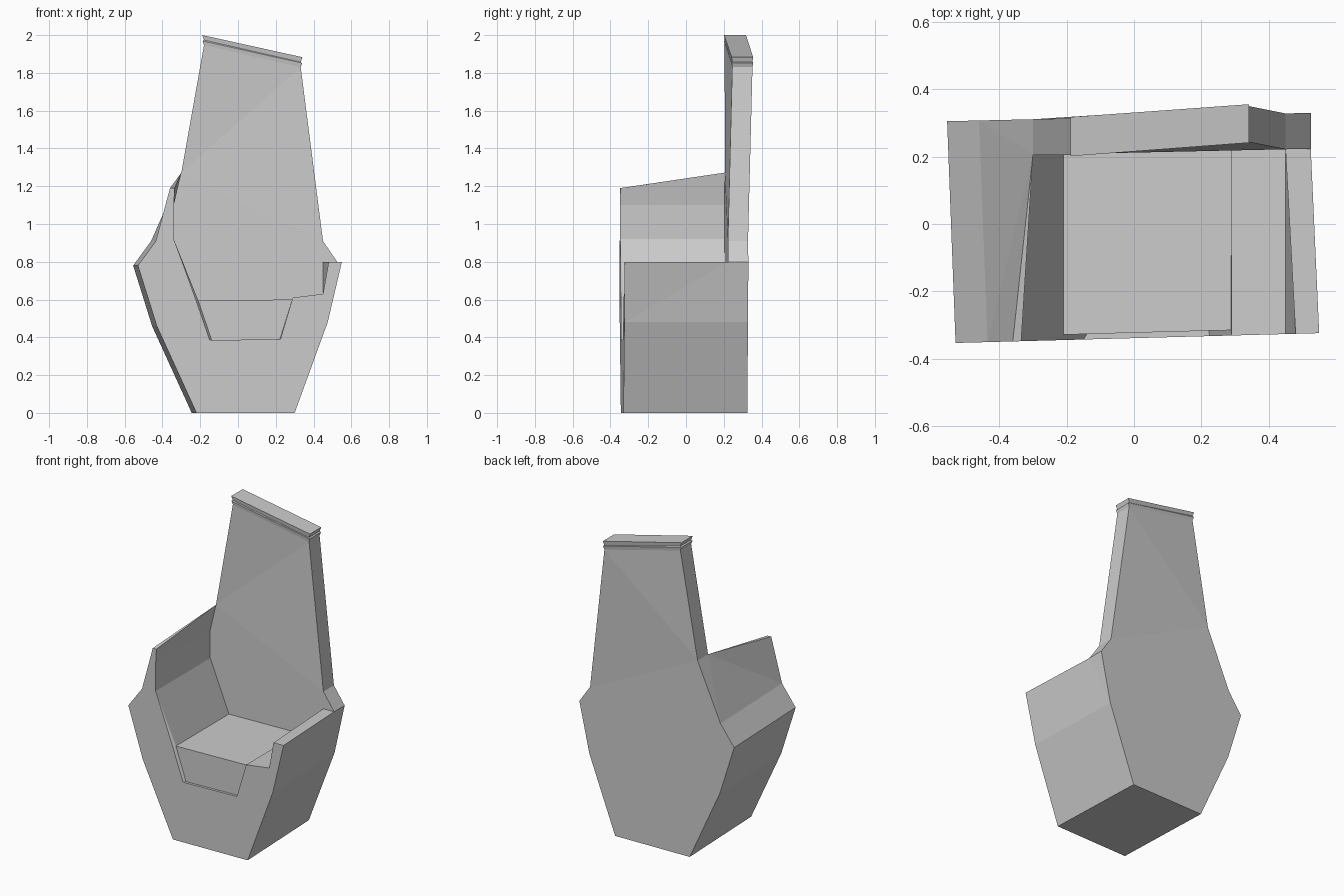
import bpy, bmesh

if "Cube" in bpy.data.objects:
    bpy.data.objects.remove(bpy.data.objects["Cube"])


def front(x, z):      # front plane, slightly skewed
    return (x, -0.339 + 0.027 * x, z)


def inner(x, z):      # front of the backrest
    return (x, 0.212 + 0.022 * x, z)


def rear(x, z):       # rear plane
    return (x, 0.318 + 0.023 * x, z)


def finish(bm, name):
    bmesh.ops.recalc_face_normals(bm, faces=bm.faces)
    big = [f for f in bm.faces if len(f.verts) > 4]
    bmesh.ops.triangulate(bm, faces=big)
    mesh = bpy.data.meshes.new(name)
    bm.to_mesh(mesh)
    bm.free()
    obj = bpy.data.objects.new(name, mesh)
    bpy.context.collection.objects.link(obj)
    return obj


def strip(bm, a, b):
    for i in range(len(a) - 1):
        bm.faces.new((a[i], a[i + 1], b[i + 1], b[i]))


bm = bmesh.new()


def verts(plane, pts):
    return [bm.verts.new(plane(x, z)) for x, z in pts]


# Outer shell profile, front and rear, from left arm tip round to right arm
A = verts(front, [(-.36, 1.19), (-.435, .91), (-.53, .78), (-.43, .46),
                  (-.22, 0), (.30, 0), (.475, .48), (.55, .80)])
B = verts(rear, [(-.30, 1.272), (-.46, .91), (-.555, .78), (-.455, .46),
                 (-.245, 0), (.275, 0), (.455, .48), (.525, .80)])

# Inner profile at the front: right arm, notch below the seat, left arm
rightF = verts(front, [(.48, .80), (.45, .63), (.29, .61)])
notchF = [rightF[-1]] + verts(front, [(.225, .39), (-.15, .385), (-.222, .595)])
leftF = [notchF[-1]] + verts(front, [(-.34, .92), (-.34, 1.10), (-.335, 1.19)])

# Inner profile where it meets the backrest
rightI = verts(inner, [(.45, .80), (.45, .63), (.29, .61)])
leftI = verts(inner, [(-.21, .595), (-.34, .92), (-.34, 1.10), (-.30, 1.272)])
seat_corner = bm.verts.new(inner(.29, .60))

# Recessed panel below the seat
panel = verts(lambda x, z: (x, front(x, z)[1] + .016, z),
              [(.288, .60), (.222, .39), (-.14, .385), (-.21, .595)])

# Backrest shoulder and tapered upper edge
shoulder, waist = verts(inner, [(.525, .80), (.45, .91)])
waistB = bm.verts.new(rear(.45, .91))
top = [bm.verts.new(p) for p in [(.332, .245, 1.83), (-.18, .205, 1.947),
                                 (-.18, .314, 1.947), (.332, .352, 1.83)]]

# Sides, underside and arm faces
strip(bm, A[1:7], B[1:7])
bm.faces.new((A[0], A[1], B[1], B[0], leftI[3]))
bm.faces.new((A[6], A[7], shoulder, B[7], B[6]))
strip(bm, rightF, rightI)
strip(bm, leftF[1:], leftI[1:])
bm.faces.new((leftF[0], leftF[1], leftI[1], leftI[0], panel[3]))
bm.faces.new((A[0], leftF[3], leftI[3]))
bm.faces.new((A[7], rightF[0], rightI[0], shoulder))

# Seat, its side step and the recess
strip(bm, notchF, panel)
bm.faces.new(panel)
bm.faces.new((panel[0], panel[3], leftI[0], seat_corner))
bm.faces.new((rightF[2], panel[0], seat_corner, rightI[2]))

# Front panel
bm.faces.new(A + rightF + notchF[1:] + leftF[1:])

# Backrest front, edges and rear
bm.faces.new([rightI[0], shoulder, waist, top[0], top[1]] + leftI[::-1]
             + [seat_corner, rightI[2], rightI[1]])
bm.faces.new((shoulder, waist, waistB, B[7]))
bm.faces.new((waist, top[0], top[3], waistB))
bm.faces.new((leftI[3], top[1], top[2], B[0]))
bm.faces.new(B + [waistB, top[3], top[2]])
corners = [v.co.copy() for v in top]
finish(bm, "chair_body")

# Ridged cap along the top of the backrest
bm = bmesh.new()
sides = [(1, -.4), (-1, -.4), (-1, .4), (1, .4)]
rings = []
for dz, e in [(0, 0), (.022, .008), (.027, 0), (.053, .009)]:
    rings.append([bm.verts.new((c.x + sx * e, c.y + sy * e, c.z + dz))
                  for c, (sx, sy) in zip(corners, sides)])
for lo, hi in zip(rings, rings[1:]):
    strip(bm, lo + lo[:1], hi + hi[:1])
bm.faces.new(rings[-1])
finish(bm, "back_cap")
